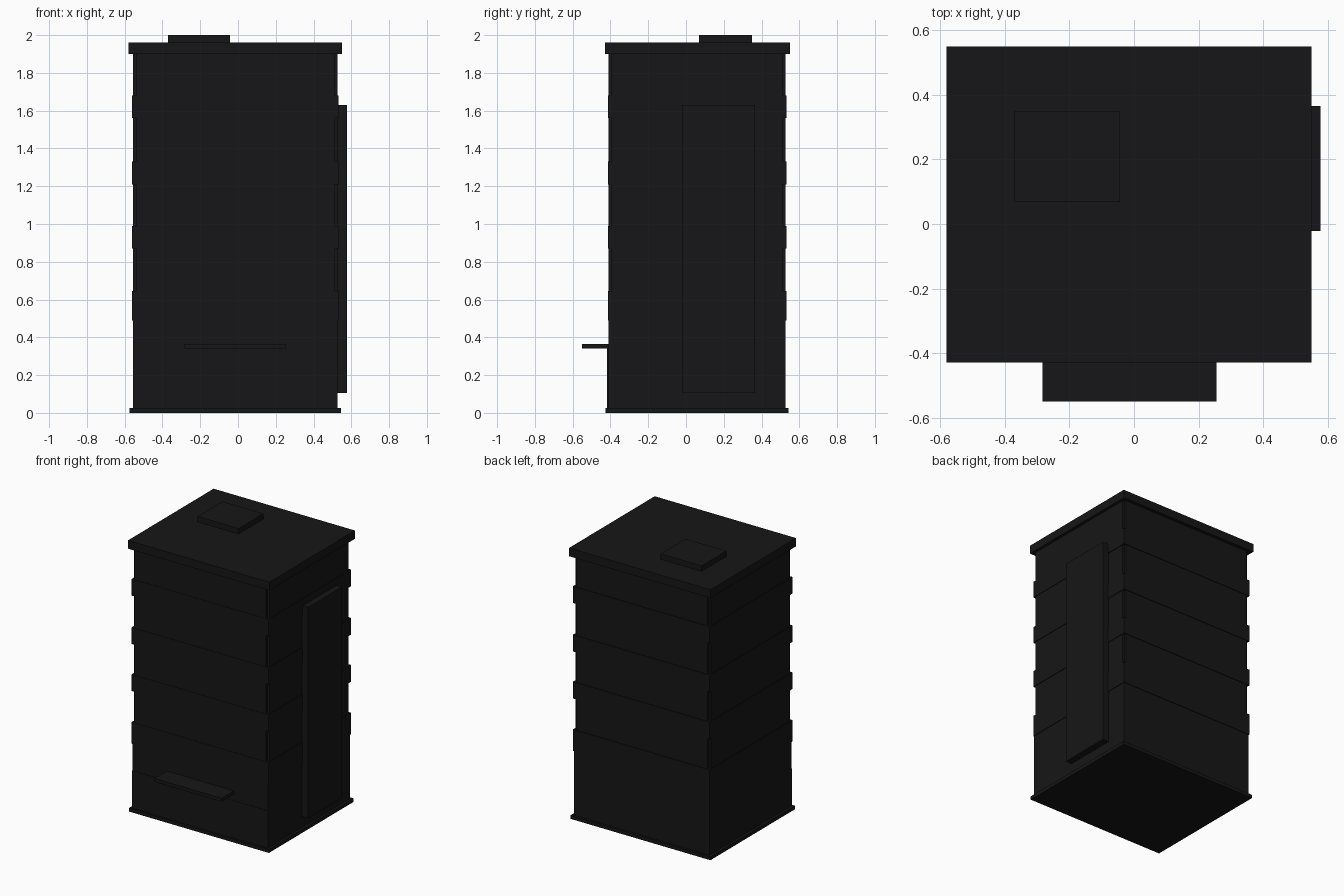
import bpy

if "Cube" in bpy.data.objects:
    bpy.data.objects.remove(bpy.data.objects["Cube"])

mat = bpy.data.materials.new("near_black")
mat.diffuse_color = (0.008, 0.008, 0.009, 1)
mat.use_nodes = True
mat.node_tree.nodes["Principled BSDF"].inputs["Base Color"].default_value = mat.diffuse_color


def box(name, x0, x1, y0, y1, z0, z1):
    bpy.ops.mesh.primitive_cube_add(
        size=1, location=((x0 + x1) / 2, (y0 + y1) / 2, (z0 + z1) / 2))
    ob = bpy.context.object
    ob.name = name
    ob.scale = (x1 - x0, y1 - y0, z1 - z0)
    bpy.ops.object.transform_apply(location=False, rotation=False, scale=True)
    ob.data.materials.append(mat)
    return ob


# Wall faces of the tower
X0, X1, Y0, Y1 = -0.557, 0.528, -0.41, 0.527
ROOF_Z = 1.90
NOTCH = 0.016
LIP = 0.005

# Base slab, ground floor and recessed core
box("base_slab", -0.575, 0.545, -0.425, 0.542, 0, 0.025)
box("ground_floor", X0, X1, Y0, Y1, 0.025, 0.49)
box("core", X0 + NOTCH, X1 - NOTCH, Y0 + NOTCH, Y1 - NOTCH, 0.49, ROOF_Z)

# Protruding floor bands, with window strips between them leaving corner notches
bands = [(0.49, 0.645), (0.87, 0.99), (1.21, 1.33), (1.56, 1.68)]
tops = [b[0] for b in bands[1:]] + [ROOF_Z]
for i, ((z0, z1), z2) in enumerate(zip(bands, tops)):
    box(f"floor_band_{i}", X0 - LIP, X1 + LIP, Y0 - LIP + 0.002, Y1 + LIP, z0, z1)
    box(f"windows_front_{i}", X0 + NOTCH, X1 - NOTCH, Y0, Y0 + NOTCH, z1, z2)
    box(f"windows_back_{i}", X0 + NOTCH, X1 - NOTCH, Y1 - NOTCH, Y1, z1, z2)
    box(f"windows_left_{i}", X0, X0 + NOTCH, Y0 + NOTCH, Y1 - NOTCH, z1, z2)
    box(f"windows_right_{i}", X1 - NOTCH, X1, Y0 + NOTCH, Y1 - NOTCH, z1, z2)

# Shop front, entrance and canopy
box("shop_front", X0, X1, Y0 - 0.003, Y0, 0.025, 0.295)
box("entrance", -0.20, 0.175, Y0 - 0.007, Y0, 0.025, 0.34)
box("canopy", -0.283, 0.255, -0.55, Y0, 0.34, 0.365)

# Vertical side panel
box("side_panel", X1, 0.577, -0.022, 0.365, 0.105, 1.63)

# Roof slab and rooftop unit
box("roof_slab", -0.58, 0.55, -0.428, 0.55, ROOF_Z, 1.96)
box("rooftop_unit", -0.37, -0.043, 0.068, 0.35, 1.96, 2.0)
